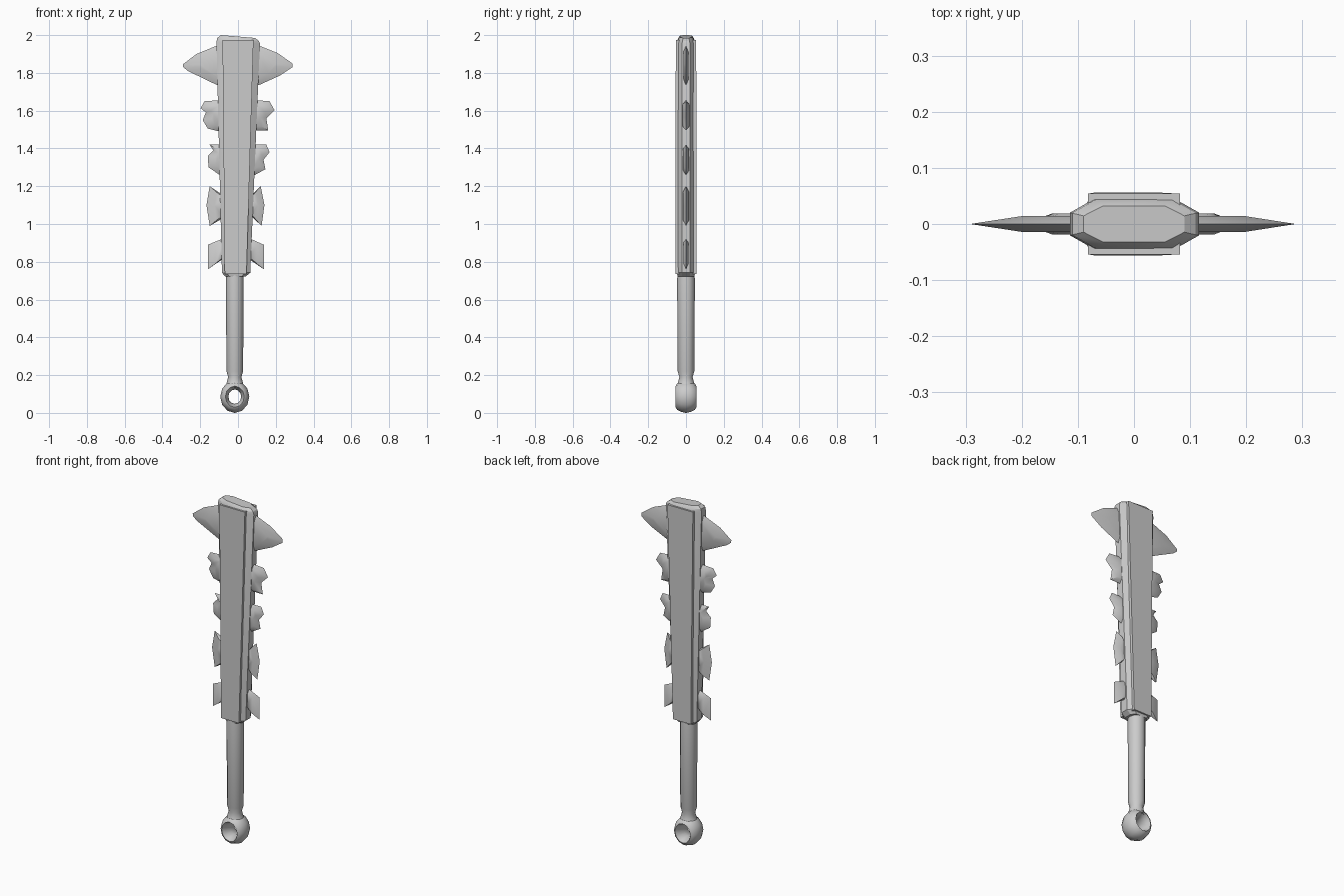
import bpy, bmesh, math

if "Cube" in bpy.data.objects:
    bpy.data.objects.remove(bpy.data.objects["Cube"])


def make(name, verts, faces, angle=30):
    me = bpy.data.meshes.new(name)
    me.from_pydata(verts, [], faces)
    bm = bmesh.new()
    bm.from_mesh(me)
    bmesh.ops.recalc_face_normals(bm, faces=bm.faces)
    bm.to_mesh(me)
    bm.free()
    ob = bpy.data.objects.new(name, me)
    bpy.context.collection.objects.link(ob)
    bpy.ops.object.select_all(action='DESELECT')
    ob.select_set(True)
    bpy.context.view_layer.objects.active = ob
    bpy.ops.object.shade_smooth_by_angle(angle=math.radians(angle))
    return ob


def loft(name, rings, closed=False, angle=30):
    """Skin a list of equal-length rings; cap the ends or join them up."""
    n, m = len(rings[0]), len(rings)
    verts = [p for r in rings for p in r]
    faces = []
    for k in range(m if closed else m - 1):
        a, b = k * n, (k + 1) % m * n
        faces += [(a + i, a + (i + 1) % n, b + (i + 1) % n, b + i) for i in range(n)]
    if not closed:
        faces += [tuple(range(n)), tuple(range((m - 1) * n, m * n))]
    return make(name, verts, faces, angle)


# Club body: tapering eight-sided section with a slanted, rounded top
def octagon(xl, xr, y, zl, zr):
    c, h = (xl + xr) / 2, (xr - xl) / 2
    pts = [(1, -.45), (1, .45), (.62, 1), (-.62, 1), (-1, .45), (-1, -.45), (-.62, -1), (.62, -1)]
    return [(c + h * u, y * v, zl + (zr - zl) * (u + 1) / 2) for u, v in pts]


loft("club_body", [octagon(*r) for r in [
    (-.068, .04, .043, .722, .722), (-.085, .065, .049, .742, .742),
    (-.114, .116, .045, 1.965, 1.955), (-.11, .11, .043, 1.985, 1.97),
    (-.09, .09, .032, 2.0, 1.985)]])

# Raised flat panels on the front and back
for side, name in ((-1, "front_panel"), (1, "back_panel")):
    loft(name, [[(xl, side * .02, z), (xr, side * .02, z), (xr, side * y, z), (xl, side * y, z)]
                for xl, xr, y, z in [(-.07, .045, .056, .735), (-.082, .082, .054, 1.973)]])

# Handle: lathed around its own axis
CX = -.017
turn = [2 * math.pi * i / 12 for i in range(12)]
loft("handle", [[(CX + r * math.cos(a), r * math.sin(a), z) for a in turn] for z, r in [
    (.135, .05), (.16, .043), (.19, .035), (.22, .044), (.7, .047), (.74, .045)]], angle=40)

# Pommel: rounded ring with a flared hole running front to back
half = [(.034, 0), (.041, .035), (.05, .055), (.062, .047), (.072, .026), (.077, 0)]
section = half + [(r, -y) for r, y in half[-2:0:-1]]
loft("pommel_ring", [[(CX + r * math.cos(a), y, .086 + 1.12 * r * math.sin(a)) for r, y in section]
                     for a in turn], closed=True, angle=40)


# Teeth: sharp outline at y = 0 swelling to a thicker core near the root
def tooth(name, outline, t):
    x0 = outline[0][0] * .8
    zc = (outline[0][1] + outline[-1][1]) / 2
    outline = [(x0, outline[0][1])] + outline + [(x0, outline[-1][1])]

    def core(y):
        return [(x0 + (x - x0) * .55, y, zc + (z - zc) * .72) for x, z in outline]
    loft(name, [core(-t), [(x, 0, z) for x, z in outline], core(t)], angle=50)


teeth = [
    ("top_fin", .014,
     [(-.11, 1.945), (-.22, 1.90), (-.292, 1.845), (-.29, 1.83), (-.265, 1.81), (-.11, 1.735)],
     [(.11, 1.945), (.21, 1.905), (.288, 1.85), (.288, 1.83), (.22, 1.785), (.11, 1.735)]),
    ("upper_tooth", .019,
     [(-.1, 1.655), (-.177, 1.65), (-.198, 1.613), (-.17, 1.59), (-.187, 1.55), (-.16, 1.505), (-.1, 1.49)],
     [(.1, 1.655), (.167, 1.65), (.193, 1.603), (.15, 1.56), (.16, 1.495), (.1, 1.495)]),
    ("middle_tooth", .017,
     [(-.09, 1.42), (-.15, 1.42), (-.13, 1.39), (-.16, 1.36), (-.156, 1.30), (-.09, 1.255)],
     [(.09, 1.42), (.15, 1.42), (.167, 1.38), (.135, 1.34), (.145, 1.29), (.09, 1.26)]),
    ("lower_tooth", .015,
     [(-.09, 1.16), (-.15, 1.2), (-.167, 1.1), (-.15, .99), (-.09, 1.025)],
     [(.08, 1.16), (.12, 1.2), (.14, 1.1), (.125, .99), (.077, 1.035)]),
    ("bottom_tooth", .014,
     [(-.087, .92), (-.16, .89), (-.16, .76), (-.087, .81)],
     [(.07, .92), (.137, .89), (.137, .76), (.065, .81)]),
]
for name, t, left, right in teeth:
    tooth(name + "_left", left, t)
    tooth(name + "_right", right, t)
